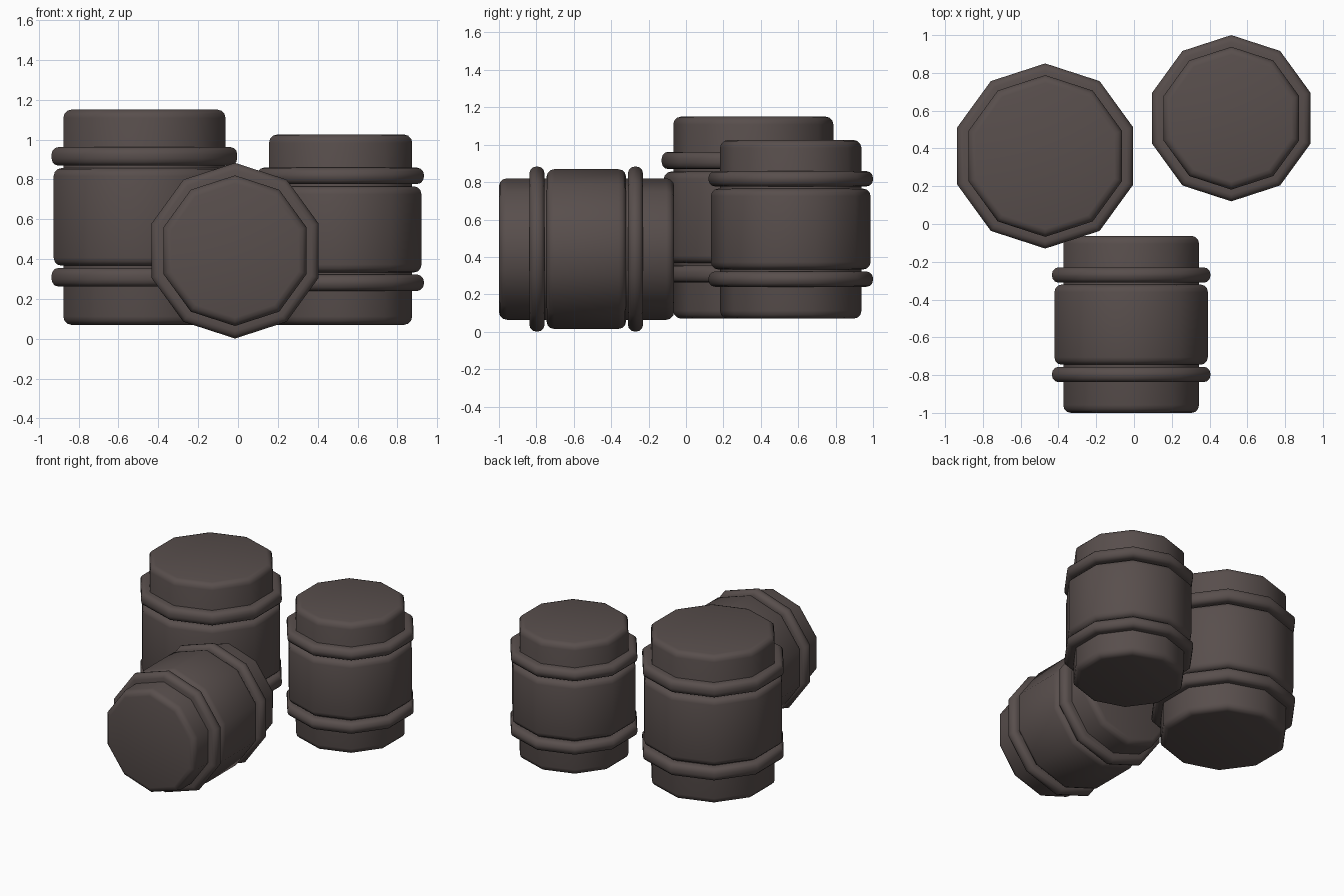
import bpy, bmesh, math

if "Cube" in bpy.data.objects:
    bpy.data.objects.remove(bpy.data.objects["Cube"])

mat = bpy.data.materials.new("dark brown grey")
mat.diffuse_color = (0.098, 0.077, 0.073, 1)
mat.use_nodes = True
mat.node_tree.nodes["Principled BSDF"].inputs["Base Color"].default_value = mat.diffuse_color
SIDES = 10


def lathe(name, profile, caps, loc, lying):
    """Spin a (radius, height) profile into a ten-sided smooth part."""
    bm = bmesh.new()
    rings = []
    for r, z in profile:
        ring = []
        for i in range(SIDES):
            a = math.pi / 2 + i * math.tau / SIDES
            ring.append(bm.verts.new((r * math.cos(a), r * math.sin(a), z)))
        rings.append(ring)
    for low, high in zip(rings, rings[1:]):
        for i in range(SIDES):
            j = (i + 1) % SIDES
            bm.faces.new((low[i], low[j], high[j], high[i]))
    if caps:
        bm.faces.new(rings[0][::-1])
        bm.faces.new(rings[-1])
    for f in bm.faces:
        f.smooth = True
    me = bpy.data.meshes.new(name)
    bm.to_mesh(me)
    bm.free()
    me.materials.append(mat)
    ob = bpy.data.objects.new(name, me)
    ob.location = loc
    if lying:
        ob.rotation_euler.x = math.pi / 2
    bpy.context.collection.objects.link(ob)


def rounded(r, z0, z1, b, steps=3):
    """Straight wall with rounded ends of radius b."""
    arc = [k * math.pi / 2 / steps for k in range(steps + 1)]
    low = [(r - b + b * math.sin(a), z0 + b - b * math.cos(a)) for a in arc]
    return low + [(x, z0 + z1 - z) for x, z in reversed(low)]


def barrel(name, loc, R, L, core_r, belly_r, lying=False):
    # inner drum with rounded rims
    lathe(name + "_drum", rounded(core_r, 0, L, 0.042), True, loc, lying)
    # wider belly, ends sunk into the drum
    belly = rounded(belly_r, 0.275 * L, 0.728 * L, 0.04)
    inner = core_r - 0.01
    belly = [(inner, 0.275 * L)] + belly + [(inner, 0.728 * L)]
    lathe(name + "_belly", belly, False, loc, lying)
    # two rounded hoops
    h = 0.043 * L
    for tag, c in (("lower", 0.221 * L), ("upper", 0.783 * L)):
        ring = rounded(R, c - h, c + h, 0.036)
        ring = [(inner, c - h)] + ring + [(inner, c + h)]
        lathe(name + "_" + tag + "_hoop", ring, False, loc, lying)


barrel("large_barrel", (-0.47, 0.36, 0.07), 0.49, 1.08, 0.428, 0.479)
barrel("small_barrel", (0.515, 0.56, 0.07), 0.44, 0.955, 0.378, 0.427)
barrel("lying_barrel", (-0.015, -0.063, 0.442), 0.441, 0.937, 0.378, 0.427, lying=True)
